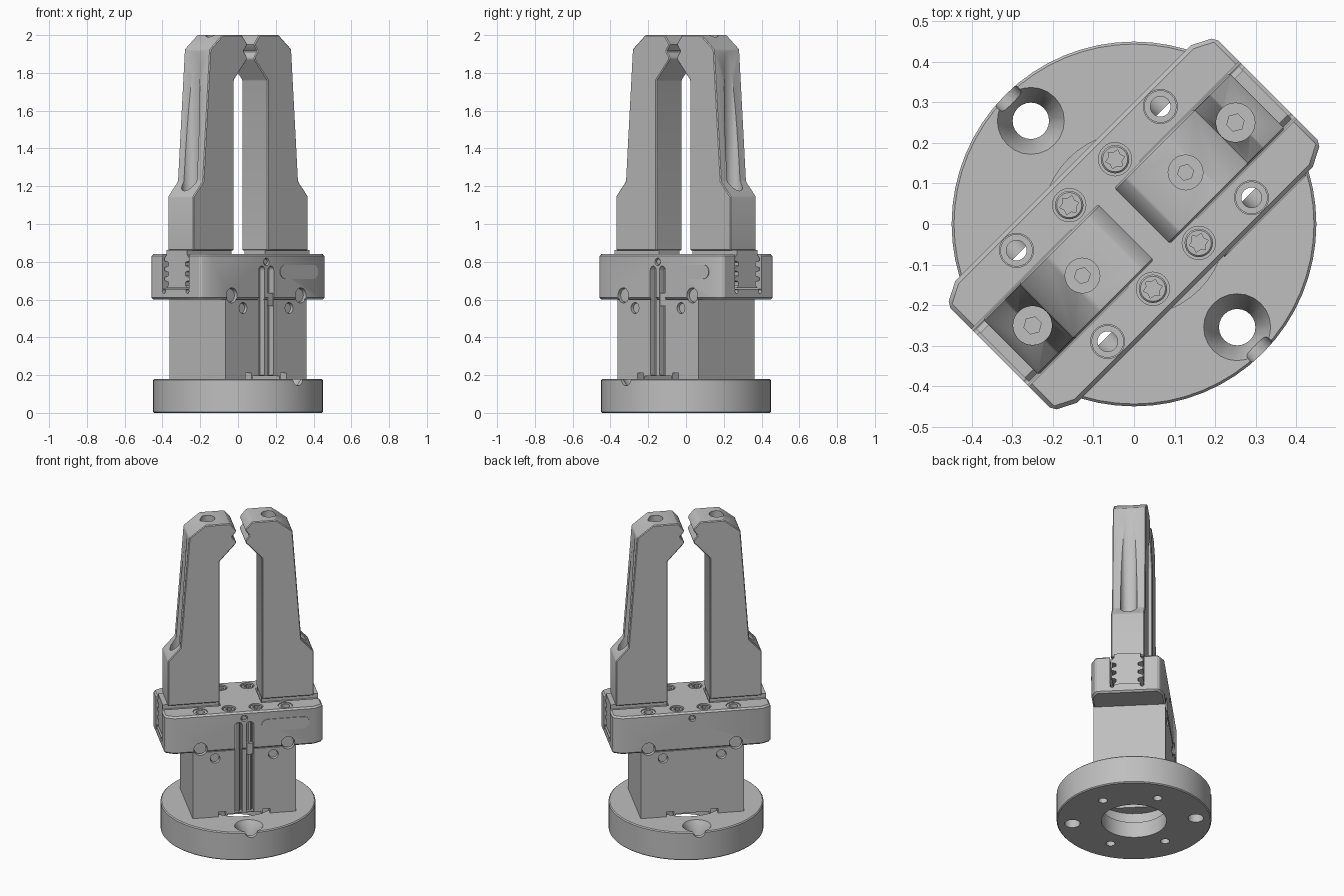
import bpy, bmesh, math
from mathutils import Vector, Matrix

cube = bpy.data.objects.get("Cube")
if cube:
    bpy.data.objects.remove(cube)

metal = bpy.data.materials.new("machined_grey")
metal.use_nodes = True
grey = (0.52, 0.52, 0.52, 1)
metal.diffuse_color = grey
metal.node_tree.nodes["Principled BSDF"].inputs["Base Color"].default_value = grey


def make(name, bm):
    bmesh.ops.recalc_face_normals(bm, faces=bm.faces)
    mesh = bpy.data.meshes.new(name)
    bm.to_mesh(mesh)
    bm.free()
    mesh.materials.append(metal)
    obj = bpy.data.objects.new(name, mesh)
    bpy.context.collection.objects.link(obj)
    return obj


def prism(name, points, low, high, axis="z"):
    """Extrude a 2D outline along an axis: (x,y) for z, (x,z) for y, (y,z) for x."""
    place = {"z": lambda a, b, c: (a, b, c), "y": lambda a, b, c: (a, c, b),
             "x": lambda a, b, c: (c, a, b)}[axis]
    bm = bmesh.new()
    face = bm.faces.new([bm.verts.new(place(a, b, low)) for a, b in points])
    ext = bmesh.ops.extrude_face_region(bm, geom=[face])
    moved = [g for g in ext["geom"] if isinstance(g, bmesh.types.BMVert)]
    bmesh.ops.translate(bm, verts=moved, vec=place(0, 0, high - low))
    return make(name, bm)


def box(name, x, y, z):
    return prism(name, [(x[0], y[0]), (x[1], y[0]), (x[1], y[1]), (x[0], y[1])], *z)


def rod(name, start, end, r1, r2=None, sides=24):
    a, b = Vector(start), Vector(end)
    turn = (b - a).to_track_quat("Z", "Y").to_matrix().to_4x4()
    bm = bmesh.new()
    bmesh.ops.create_cone(bm, cap_ends=True, segments=sides, radius1=r1,
                          radius2=r1 if r2 is None else r2, depth=(b - a).length,
                          matrix=Matrix.Translation((a + b) / 2) @ turn)
    return make(name, bm)


def star(name, x, y, z, r, depth):
    pts = [(x + r * (1 if i % 2 else 0.7) * math.cos(i * math.pi / 6),
            y + r * (1 if i % 2 else 0.7) * math.sin(i * math.pi / 6)) for i in range(12)]
    return prism(name, pts, z - depth, z + 0.02)


def apply(obj, mod):
    bpy.context.view_layer.objects.active = obj
    bpy.ops.object.modifier_apply(modifier=mod.name)


def cut(obj, *cutters):
    for c in cutters:
        mod = obj.modifiers.new("cut", "BOOLEAN")
        mod.operation, mod.solver, mod.object = "DIFFERENCE", "EXACT", c
        apply(obj, mod)
        bpy.data.objects.remove(c)


def bevel(obj, width):
    mod = obj.modifiers.new("bevel", "BEVEL")
    mod.width, mod.segments, mod.limit_method = width, 1, "ANGLE"
    apply(obj, mod)


SIDES = (-1, 1)
CORNERS = [(i, j) for i in SIDES for j in SIDES]
parts = []

# Mounting flange with stepped bore and bolt holes
flange = rod("base_flange", (0, 0, 0), (0, 0, 0.18), 0.45, sides=64)
bevel(flange, 0.006)
cut(flange, rod("c", (0, 0, -0.1), (0, 0, 0.3), 0.19, sides=48),
    rod("c", (0, 0, 0.1), (0, 0, 0.3), 0.228, sides=48))
for s in SIDES:
    y = s * 0.36
    cut(flange, rod("c", (0, y, -0.1), (0, y, 0.3), 0.045),
        rod("c", (0, y, 0.11), (0, y, 0.19), 0.045, 0.088),
        rod("c", (0, s * 0.4, 0.18), (0, s * 0.5, 0.18), 0.036))
parts.append(flange)

# Gripper body
body = box("gripper_body", (-0.304, 0.304), (-0.21, 0.21), (0.18, 0.6))
cut(body, box("c", (-0.1, 0.1), (-0.3, 0.3), (0.1, 0.195)))
for s in SIDES:
    cut(body, box("c", (s * 0.13 - 0.022, s * 0.13 + 0.022), (-0.3, 0.3), (0.1, 0.21)))
parts.append(body)

# Guide rail with chamfered corners
plan = [(0.467, -0.184), (0.467, 0.184), (0.412, 0.212), (-0.412, 0.212),
        (-0.467, 0.184), (-0.467, -0.184), (-0.412, -0.212), (0.412, -0.212)]
rail = prism("guide_rail", plan, 0.6, 0.84)
bevel(rail, 0.01)
for s in SIDES:
    cut(rail, box("c", sorted((s * 0.12, s * 0.6)), (-0.1, 0.1), (0.655, 0.9)))
    for t in SIDES:
        cut(rail, rod("c", (s * 0.42, t * 0.088, 0.645), (s * 0.5, t * 0.088, 0.645), 0.012))
parts.append(rail)

# Long vertical bolt holes through rail, body and flange
for i, j in CORNERS:
    x, y = i * 0.251, j * 0.159
    for obj in (flange, body, rail):
        cut(obj, rod("c", (x, y, -0.1), (x, y, 1), 0.026))
    cut(rail, rod("c", (x, y, 0.815), (x, y, 0.9), 0.042))
    sleeve = rod("locating_sleeve", (x, y, 0.7), (x, y, 0.836), 0.04)
    cut(sleeve, rod("c", (x, y, 0.6), (x, y, 0.9), 0.025))
    parts.append(sleeve)

# Side ports on both long faces
for i, j in CORNERS:
    for x, z, r in ((0.258, 0.622, 0.04), (0.172, 0.555, 0.029)):
        for obj in (body, rail):
            cut(obj, rod("c", (i * x, j * 0.16, z), (i * x, j * 0.3, z), r))
        parts.append(rod("port_plug", (i * x, j * 0.15, z), (i * x, j * 0.195, z), r * 0.9))
for j in SIDES:
    cut(rail, rod("c", (0, j * 0.19, 0.8), (0, j * 0.3, 0.8), 0.02))
    parts.append(rod("vent_screw", (0, j * 0.18, 0.8), (0, j * 0.206, 0.8), 0.014, sides=12))

# Sensor grooves on the front long face
for s in SIDES:
    x = s * 0.034
    cut(body, box("c", (x - 0.022, x + 0.022), (-0.3, -0.175), (0.2, 0.7)))
    cut(rail, box("c", (x - 0.022, x + 0.022), (-0.3, -0.175), (0.5, 0.755)),
        rod("c", (x, -0.3, 0.755), (x, -0.175, 0.755), 0.022))
    parts.append(rod("groove_liner", (x, -0.18, 0.2), (x, -0.18, 0.765), 0.014, sides=12))
parts.append(box("sensor_clip", (0.015, 0.053), (-0.208, -0.17), (0.565, 0.635)))

# Blank rounded nameplate
mid, half, rad = 0.243, 0.105, 0.037
arc = [(mid + s * half + rad * math.sin(a) * s, 0.747 + rad * math.cos(a) * s)
       for s in SIDES for a in [k * math.pi / 8 for k in range(9)]]
parts.append(prism("nameplate", arc, -0.216, -0.208, "y"))

# Rail cover screws with star sockets
for i, j in CORNERS:
    x, y = i * 0.08, j * 0.146
    cut(rail, rod("c", (x, y, 0.81), (x, y, 0.9), 0.041))
    screw = rod("cover_screw", (x, y, 0.79), (x, y, 0.836), 0.035)
    bevel(screw, 0.004)
    cut(screw, star("c", x, y, 0.836, 0.024, 0.02))
    parts.append(screw)

# Toothed jaw carrier outline, mirrored across its centre
flank = [(0.08, 0.66)]
for k in range(3):
    z = 0.675 + k * 0.052
    flank += [(0.064, z), (0.064, z + 0.018), (0.092, z + 0.026), (0.092, z + 0.042)]
flank += [(0.078, 0.835), (0.078, 0.862)]
carrier_outline = flank + [(-y, z) for y, z in reversed(flank)]

# Finger outline: stepped foot, tapering back, grooved gripping tip
finger_outline = [(0.125, 0.86), (0.43, 0.86), (0.43, 1.145), (0.357, 1.225), (0.305, 1.925),
                  (0.21, 2.0), (0.065, 2.0), (0.028, 1.955), (0.028, 1.945), (0.052, 1.915),
                  (0.028, 1.885), (0.028, 1.87), (0.125, 1.762)]
for s, side in ((-1, "right"), (1, "left")):
    lo, hi = sorted((s * 0.125, s * 0.458))
    parts.append(prism(side + "_jaw_carrier", carrier_outline, lo, hi, "x"))
    finger = prism(side + "_finger", [(s * x, z) for x, z in finger_outline], -0.097, 0.097, "y")
    bevel(finger, 0.005)
    a, b = s * 0.354, s * 0.18
    cut(finger, rod("c", (a, 0, 1.15), (a, 0, 2.1), 0.048, sides=32),
        rod("c", (a, 0, 1.11), (a, 0, 1.2), 0.022, sides=6),
        rod("c", (b, 0, 1.95), (b, 0, 2.1), 0.043),
        rod("c", (b, 0, 1.91), (b, 0, 2.0), 0.02, sides=6))
    parts.append(finger)

# Turn the assembly diagonally and smooth the round surfaces
bpy.ops.object.select_all(action="DESELECT")
for obj in parts:
    obj.rotation_euler.z = math.pi / 4
    obj.select_set(True)
bpy.context.view_layer.objects.active = parts[0]
bpy.ops.object.shade_smooth_by_angle(angle=math.radians(30))
